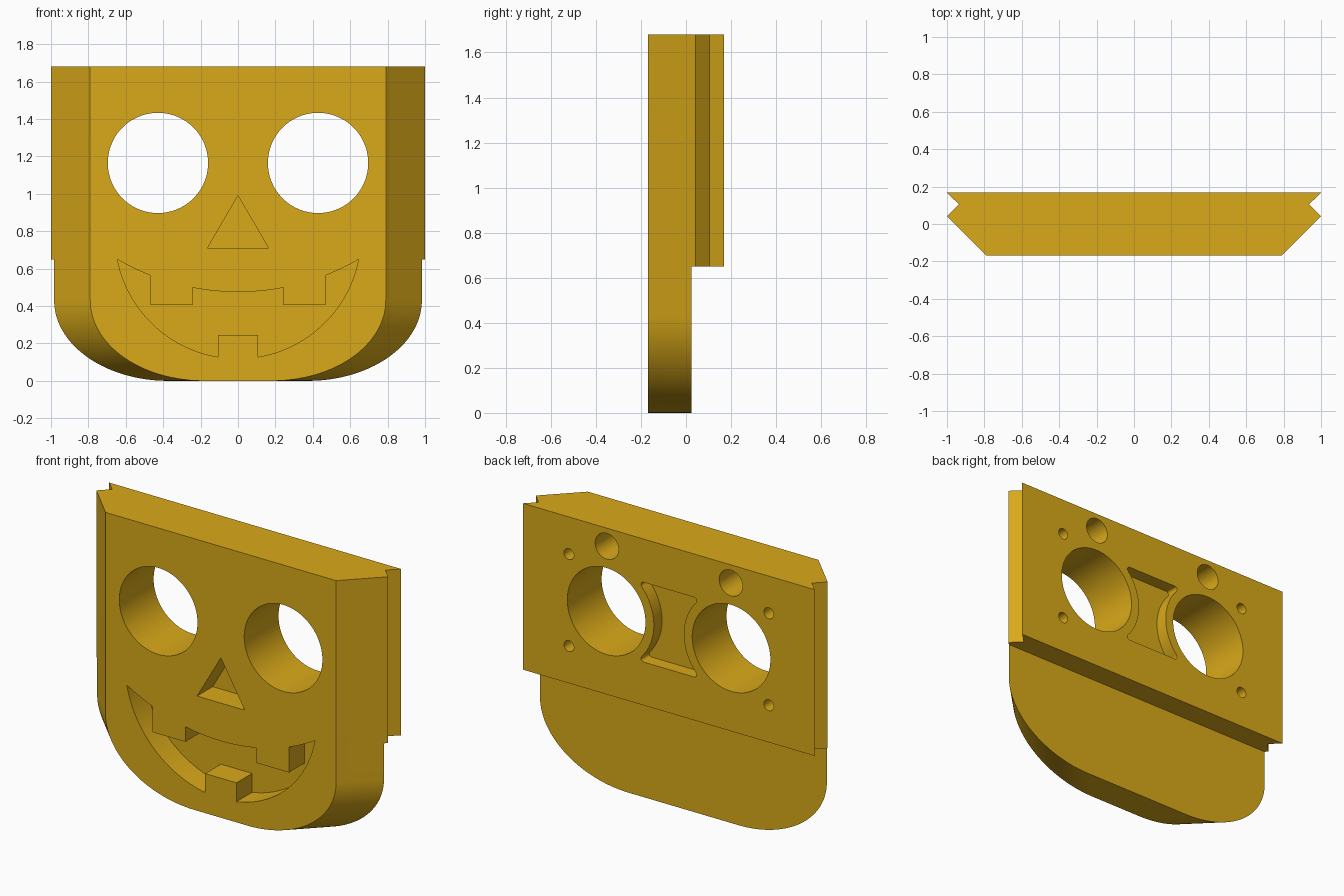
import bpy, bmesh
from math import sin, cos, pi, sqrt, atan2

if "Cube" in bpy.data.objects:
    bpy.data.objects.remove(bpy.data.objects["Cube"])

FRONT, BACK, TOP = -0.168, 0.168, 1.68
EYE_X, EYE_Z, EYE_R = 0.428, 1.165, 0.268


def arc(cx, cz, rx, rz, a0, a1, n):
    return [(cx + rx * cos(a0 + (a1 - a0) * i / n),
             cz + rz * sin(a0 + (a1 - a0) * i / n)) for i in range(n + 1)]


def prism(name, lower, upper):
    """Solid between two matching rings of 3D points."""
    bm = bmesh.new()
    a = [bm.verts.new(p) for p in lower]
    b = [bm.verts.new(p) for p in upper]
    bm.faces.new(a)
    bm.faces.new(b)
    for i in range(len(a)):
        j = (i + 1) % len(a)
        bm.faces.new((a[i], a[j], b[j], b[i]))
    bmesh.ops.recalc_face_normals(bm, faces=bm.faces)
    me = bpy.data.meshes.new(name)
    bm.to_mesh(me)
    bm.free()
    ob = bpy.data.objects.new(name, me)
    bpy.context.collection.objects.link(ob)
    return ob


def cut(pts, y0, y1, shear=0.0):
    """Cut an (x, z) outline out of the body from y0 to y1."""
    tool = prism("cutter", [(x, y0, z) for x, z in pts],
                 [(x + shear * (y1 - y0), y1, z) for x, z in pts])
    tool.hide_render = True
    mod = body.modifiers.new("cut", 'BOOLEAN')
    mod.operation = 'DIFFERENCE'
    mod.solver = 'EXACT'
    mod.object = tool
    bpy.ops.object.modifier_apply(modifier=mod.name)
    bpy.data.objects.remove(tool, do_unlink=True)


def circle(x, z, r, n):
    return arc(x, z, r, r, 0, 2 * pi, n)[:-1]


# Body: chamfered plate with a V groove down each side
half = [(0.79, FRONT), (1.0, 0.042), (0.936, 0.105), (1.0, BACK)]
section = half + [(-x, y) for x, y in reversed(half)]
body = prism("pumpkin_face_plate", [(x, y, 0) for x, y in section],
             [(x, y, TOP) for x, y in section])
bpy.context.view_layer.objects.active = body
body.select_set(True)

# Thinner chin below the back step
cut([(-1.2, -0.2), (1.2, -0.2), (1.2, 0.65), (-1.2, 0.65)], 0.025, 0.4)

# Rounded lower corners, slanted to follow the side chamfers
y0 = -0.268
corner = arc(0.18, 0.43, 0.61, 0.43, -pi / 2, 0, 40)
corner = [(x + y0 - FRONT, z) for x, z in corner]
corner += [(1.6, 0.43), (1.6, -0.2), (corner[0][0], -0.2)]
for s in (1, -1):
    cut([(s * x, z) for x, z in corner], y0, 0.2, shear=s)

# Eyes and the holes behind them
for s in (1, -1):
    cut(circle(s * EYE_X, EYE_Z, EYE_R, 96), -0.4, 0.4)
    cut(circle(s * 0.425, 1.568, 0.08, 48), -0.08, 0.4)
    for z in (0.88, 1.45):
        cut(circle(s * 0.685, z, 0.034, 32), -0.03, 0.4)

# Nose recess
FLOOR = -0.015
cut([(0, 0.99), (0.163, 0.71), (-0.163, 0.71)], -0.4, FLOOR)


# Toothy mouth recess
def lip(x):
    return (x, 1.755 - sqrt(1.28 ** 2 - x * x))


def jaw(x):
    return (x, 0.776 - sqrt(0.657 ** 2 - x * x))


def run(f, x0, x1, n):
    return [f(x0 + (x1 - x0) * i / n) for i in range(n + 1)]


a0, a1 = atan2(-0.126, 0.645), -atan2(0.648, 0.107)
right_jaw = arc(0, 0.776, 0.657, 0.657, a0, a1, 32)
right = run(lip, 0, 0.243, 8) + [(0.243, 0.405), (0.467, 0.405)]
right += run(lip, 0.467, 0.635, 6) + right_jaw + [(0.107, 0.245)]
mouth = right + [(-x, z) for x, z in reversed(right[1:])]
cut(mouth, -0.4, FLOOR)

# Back pocket between the eyes, with concave sides and rounded tips
gap, tip, h = 0.325, 0.018, 0.247
dz = h - tip
dx = sqrt((gap + tip) ** 2 - dz * dz)
t = atan2(dz, dx)
quarter = arc(EYE_X, 0, gap, gap, pi, pi - t, 16)
quarter += arc(EYE_X - dx, dz, tip, tip, -t, pi / 2, 10)[1:]
side = [(x, -z) for x, z in reversed(quarter[1:])] + quarter
pocket = side + [(-x, z) for x, z in reversed(side)]
cut([(x, z + EYE_Z) for x, z in pocket], BACK - 0.08, 0.4)

# Finish
mat = bpy.data.materials.new("golden_plastic")
mat.diffuse_color = (0.70, 0.40, 0.01, 1)
mat.use_nodes = True
mat.node_tree.nodes["Principled BSDF"].inputs["Base Color"].default_value = mat.diffuse_color
body.data.materials.clear()
body.data.materials.append(mat)
bpy.ops.object.shade_smooth_by_angle()
